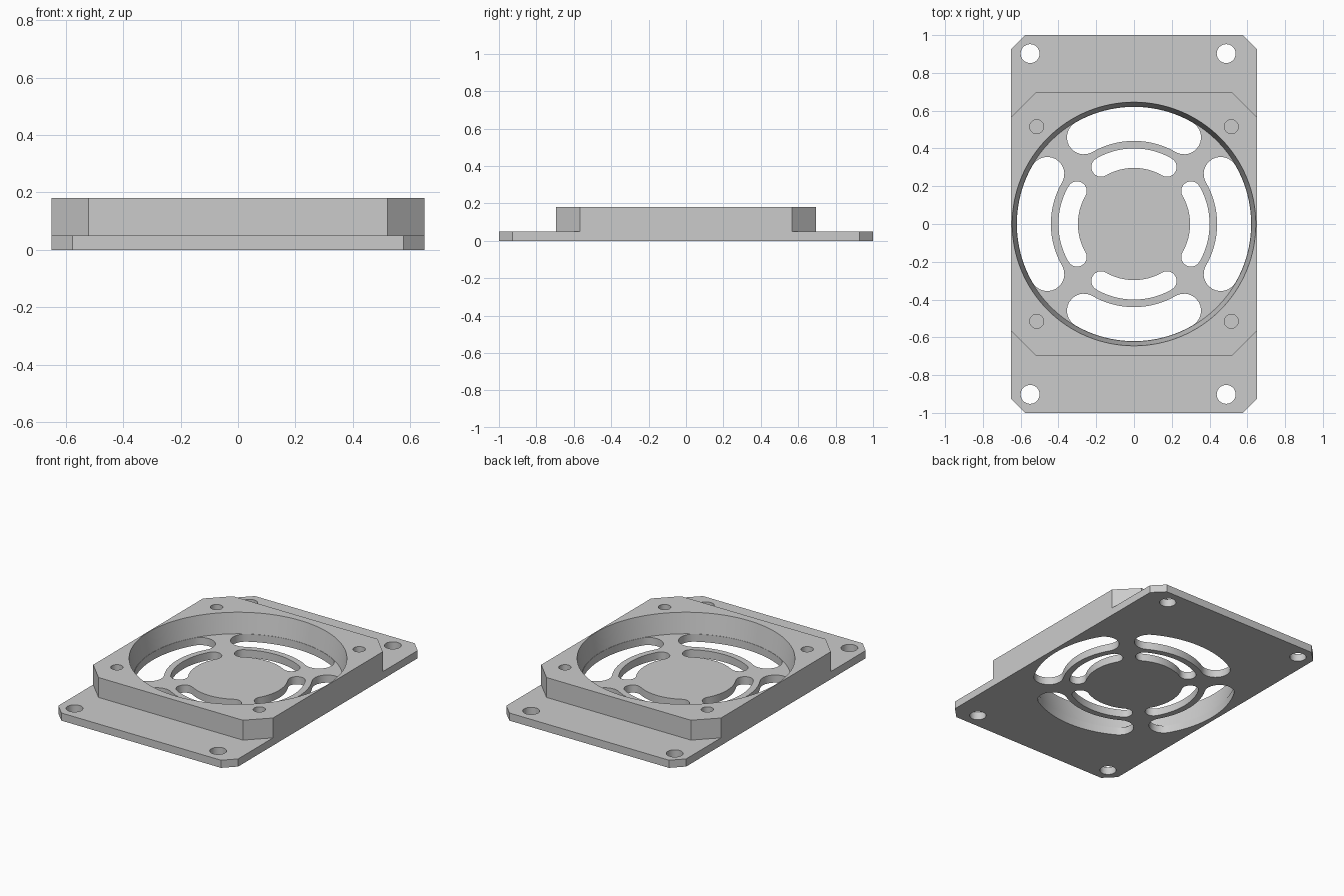
import bpy, bmesh, math

cube = bpy.data.objects.get("Cube")
if cube:
    bpy.data.objects.remove(cube, do_unlink=True)

grey = bpy.data.materials.new("plain grey")
grey.use_nodes = True
COLOUR = (0.6, 0.6, 0.6, 1)
grey.diffuse_color = COLOUR
grey.node_tree.nodes["Principled BSDF"].inputs["Base Color"].default_value = COLOUR

PLATE_TOP, FRAME_TOP, OVER = 0.05, 0.18, 0.02


def loft(name, lower, upper, z0, z1):
    """Solid between two outlines with equal point counts."""
    bm = bmesh.new()
    a = [bm.verts.new((x, y, z0)) for x, y in lower]
    b = [bm.verts.new((x, y, z1)) for x, y in upper]
    n = len(a)
    bm.faces.new(a[::-1])
    bm.faces.new(b)
    for i in range(n):
        j = (i + 1) % n
        bm.faces.new((a[i], a[j], b[j], b[i]))
    bmesh.ops.recalc_face_normals(bm, faces=bm.faces)
    mesh = bpy.data.meshes.new(name)
    bm.to_mesh(mesh)
    bm.free()
    mesh.materials.append(grey)
    obj = bpy.data.objects.new(name, mesh)
    bpy.context.collection.objects.link(obj)
    return obj


def prism(name, outline, z0, z1):
    return loft(name, outline, outline, z0, z1)


def arc(cx, cy, r, start, end, steps):
    angles = [math.radians(start + (end - start) * i / steps) for i in range(steps + 1)]
    return [(cx + r * math.cos(t), cy + r * math.sin(t)) for t in angles]


def circle(cx, cy, r, steps):
    return arc(cx, cy, r, 0, 360, steps)[:-1]


def chamfered(hx, hy, c):
    return [(hx, c - hy), (hx, hy - c), (hx - c, hy), (c - hx, hy),
            (-hx, hy - c), (-hx, c - hy), (c - hx, -hy), (hx - c, -hy)]


def slot(inner, outer, middle, half):
    """Curved slot outline with round ends."""
    mid, cap = (inner + outer) / 2, (outer - inner) / 2
    a0, a1 = middle - half, middle + half
    e0, e1 = math.radians(a0), math.radians(a1)
    pts = arc(0, 0, outer, a0, a1, 24)
    pts += arc(mid * math.cos(e1), mid * math.sin(e1), cap, a1, a1 + 180, 16)[1:]
    pts += arc(0, 0, inner, a1, a0, 24)[1:]
    pts += arc(mid * math.cos(e0), mid * math.sin(e0), cap, a0 + 180, a0 + 360, 16)[1:-1]
    return pts


def cut(target, cutters):
    bpy.context.view_layer.objects.active = target
    for c in cutters:
        c.hide_render = True
        mod = target.modifiers.new("cut", "BOOLEAN")
        mod.operation, mod.solver, mod.object = "DIFFERENCE", "EXACT", c
        bpy.ops.object.modifier_apply(modifier=mod.name)
        bpy.data.objects.remove(c, do_unlink=True)


# Base plate with grille slots and four offset mounting holes
plate = prism("base_plate", chamfered(0.65, 1.0, 0.073), 0, PLATE_TOP)
outlines = [circle(x, y, 0.05, 40) for x in (-0.55, 0.488) for y in (-0.902, 0.902)]
for quarter in range(4):
    outlines.append(slot(0.44, 0.62, quarter * 90, 30))
    outlines.append(slot(0.297, 0.4, quarter * 90, 30))
cut(plate, [prism("plate_cutter", o, -OVER, PLATE_TOP + OVER) for o in outlines])

# Raised fan frame with tapered bore and screw holes
frame = prism("fan_frame", chamfered(0.65, 0.695, 0.128), PLATE_TOP, FRAME_TOP)
slope = (0.645 - 0.622) / (FRAME_TOP - PLATE_TOP)
bore = loft("bore_cutter", circle(0, 0, 0.622 - slope * OVER, 128),
            circle(0, 0, 0.645 + slope * 0.001, 128), PLATE_TOP - OVER, FRAME_TOP + 0.001)
screws = [prism("screw_cutter", circle(x, y, 0.037, 32), PLATE_TOP - OVER, FRAME_TOP + OVER)
          for x in (-0.515, 0.515) for y in (-0.515, 0.515)]
cut(frame, [bore] + screws)

# Smooth the curved walls, keep corners sharp
bpy.ops.object.select_all(action="DESELECT")
for obj in (plate, frame):
    obj.select_set(True)
bpy.context.view_layer.objects.active = frame
bpy.ops.object.shade_smooth_by_angle(angle=math.radians(30))
